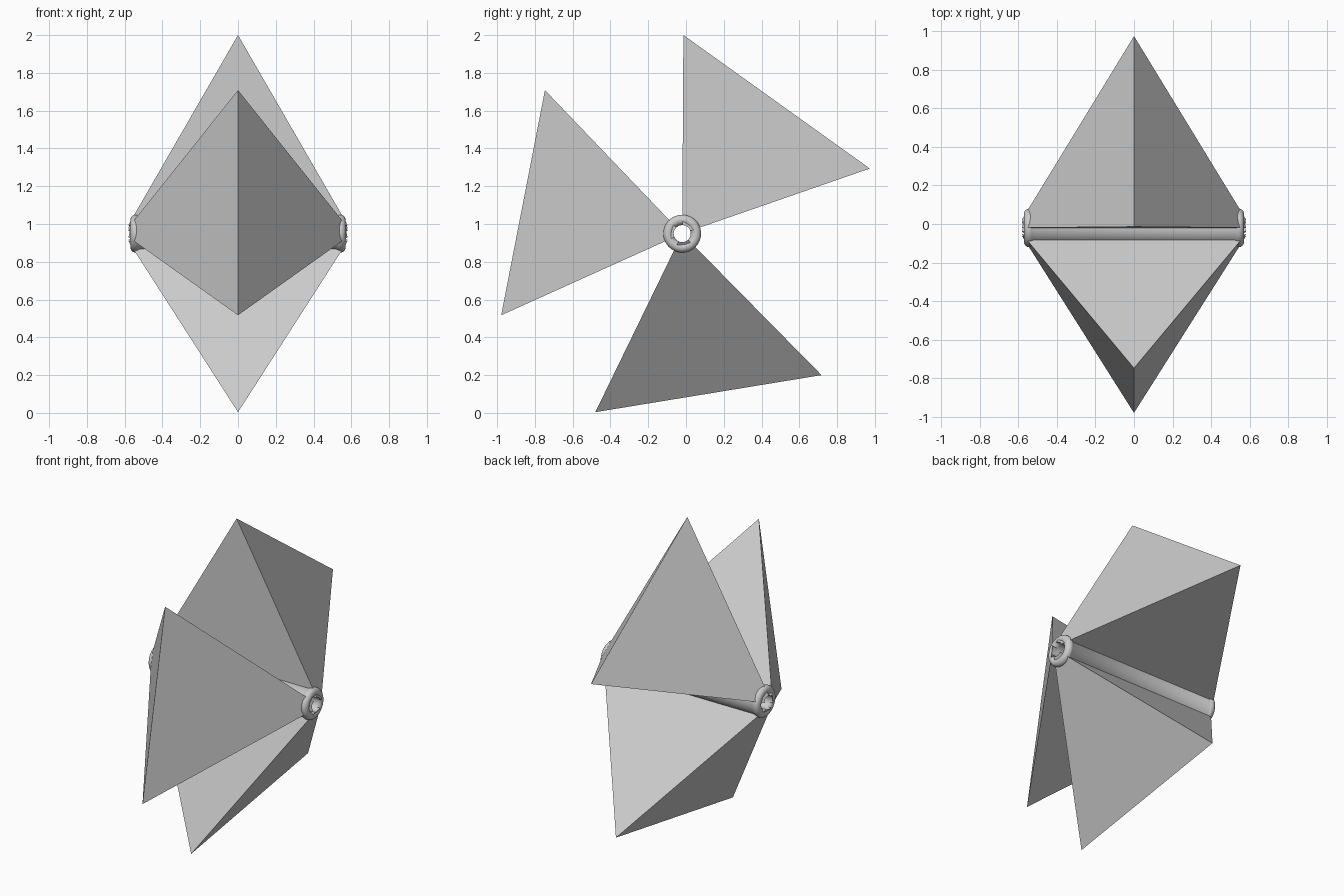
import bpy, bmesh
from math import radians, sin, cos, pi
from mathutils import Matrix, Vector

cube = bpy.data.objects.get("Cube")
if cube:
    bpy.data.objects.remove(cube, do_unlink=True)

HUB = Vector((0, -0.02, 0.949))     # centre of the axle
HALF_EDGE = 0.607                   # regular tetrahedron: half edge
DEPTH = HALF_EDGE * 2 ** 0.5        # distance between opposite edges
BORE = 0.045

grey = bpy.data.materials.new("light grey")
grey.use_nodes = True
colour = (0.6, 0.6, 0.6, 1)
grey.diffuse_color = colour
grey.node_tree.nodes["Principled BSDF"].inputs["Base Color"].default_value = colour


def make_object(name, bm):
    bmesh.ops.recalc_face_normals(bm, faces=bm.faces)
    mesh = bpy.data.meshes.new(name)
    bm.to_mesh(mesh)
    bm.free()
    mesh.materials.append(grey)
    obj = bpy.data.objects.new(name, mesh)
    bpy.context.collection.objects.link(obj)
    return obj


def activate(obj):
    bpy.ops.object.select_all(action='DESELECT')
    obj.select_set(True)
    bpy.context.view_layer.objects.active = obj


# Hollow axle with a rounded collar at each end, turned around x
ring_x, ring_r, bead, tube_r = 0.5425, 0.0725, 0.0275, 0.092
half = [(ring_x - 0.02, tube_r)]
for i in range(13):
    a = radians(120 - 210 * i / 12)
    half.append((ring_x + bead * cos(a), ring_r + bead * sin(a)))
profile = half + [(-x, r) for x, r in reversed(half)]
bm = bmesh.new()
steps = 48
rings = []
for s in range(steps):
    t = 2 * pi * s / steps
    rings.append([bm.verts.new(HUB + Vector((x, r * cos(t), r * sin(t)))) for x, r in profile])
for s in range(steps):
    a, b = rings[s], rings[(s + 1) % steps]
    for i in range(len(profile)):
        j = (i + 1) % len(profile)
        bm.faces.new((a[i], a[j], b[j], b[i]))
axle = make_object("axle", bm)
activate(axle)
bpy.ops.object.shade_smooth_by_angle(angle=radians(40))

# Cutter that keeps the bore open through the blades
bm = bmesh.new()
bmesh.ops.create_cone(bm, cap_ends=True, segments=steps, radius1=BORE, radius2=BORE, depth=2,
                      matrix=Matrix.Translation(HUB) @ Matrix.Rotation(pi / 2, 4, 'Y'))
cutter = make_object("bore_cutter", bm)
cutter.hide_render = True

# Three tetrahedral blades, each with one edge along the axle
for name, angle in (("back_blade", 54.4), ("front_blade", 169.0), ("lower_blade", 279.3)):
    a = radians(angle)
    out = Vector((0, cos(a), sin(a))) * DEPTH
    across = Vector((0, -sin(a), cos(a))) * HALF_EDGE
    along = Vector((HALF_EDGE, 0, 0))
    bm = bmesh.new()
    for p in (along, -along, out + across, out - across):
        bm.verts.new(HUB + p)
    bmesh.ops.convex_hull(bm, input=bm.verts)
    blade = make_object(name, bm)
    cut = blade.modifiers.new("bore", 'BOOLEAN')
    cut.operation, cut.solver, cut.object = 'DIFFERENCE', 'EXACT', cutter
    activate(blade)
    bpy.ops.object.modifier_apply(modifier=cut.name)

bpy.data.objects.remove(cutter, do_unlink=True)
